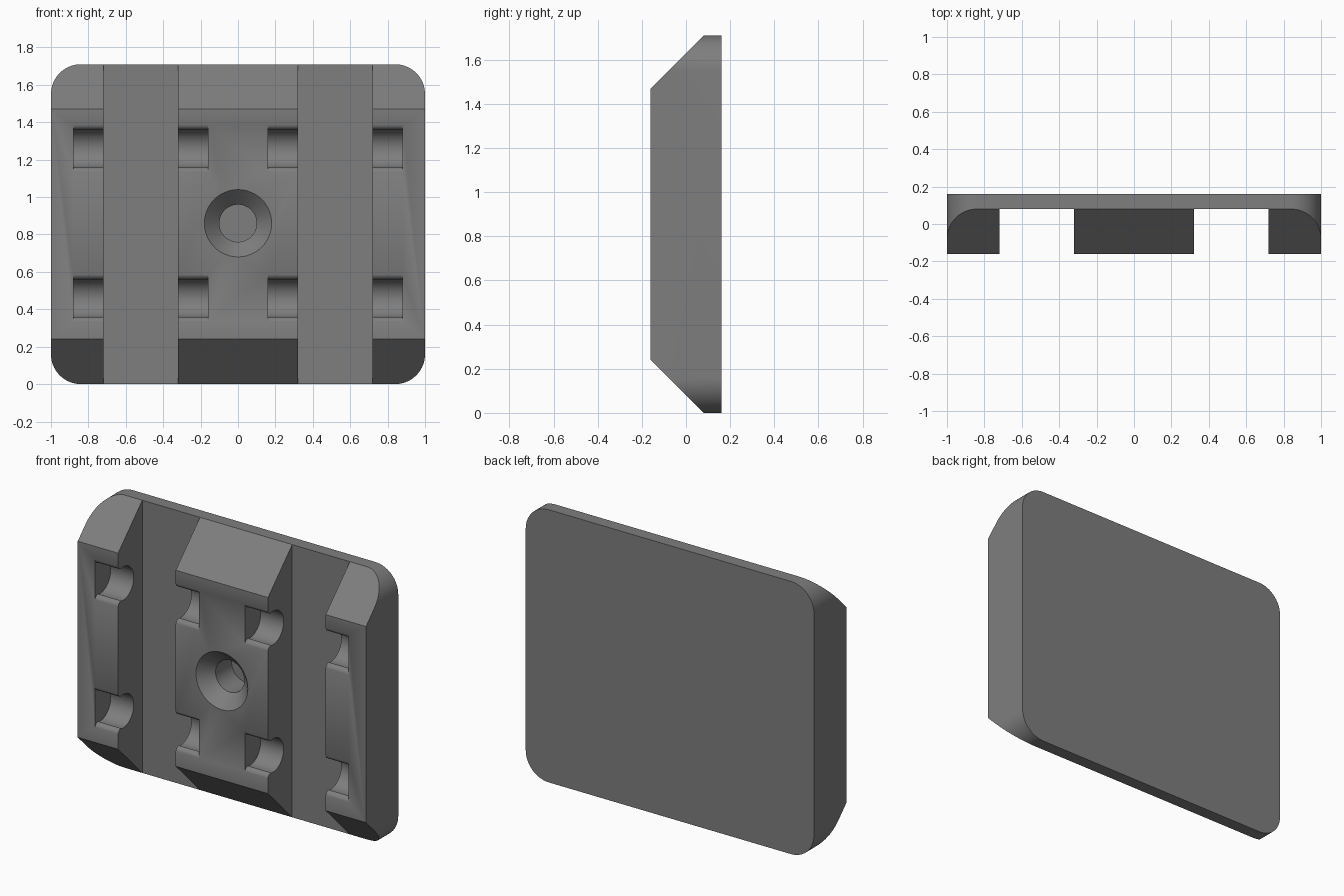
import bpy, bmesh, math
from mathutils import Vector

if "Cube" in bpy.data.objects:
    bpy.data.objects.remove(bpy.data.objects["Cube"])

H, T = 1.71, 0.16          # plate height, half thickness
grey = bpy.data.materials.new("plain grey")
grey.diffuse_color = (0.21, 0.21, 0.21, 1)
grey.use_nodes = True
grey.node_tree.nodes["Principled BSDF"].inputs["Base Color"].default_value = grey.diffuse_color


def finish(bm, name):
    bmesh.ops.recalc_face_normals(bm, faces=bm.faces[:])
    me = bpy.data.meshes.new(name)
    bm.to_mesh(me)
    bm.free()
    me.materials.append(grey)
    ob = bpy.data.objects.new(name, me)
    bpy.context.collection.objects.link(ob)
    return ob


def prism(points, push):
    """Extrude a closed outline of 3D points along a vector."""
    bm = bmesh.new()
    face = bm.faces.new([bm.verts.new(p) for p in points])
    res = bmesh.ops.extrude_face_region(bm, geom=[face], use_keep_orig=True)
    moved = [v for v in res["geom"] if isinstance(v, bmesh.types.BMVert)]
    bmesh.ops.translate(bm, verts=moved, vec=Vector(push))
    return bm


def arc(cx, cy, r, a0, a1, n):
    return [(cx + r * math.cos(math.radians(a0 + (a1 - a0) * i / n)),
             cy + r * math.sin(math.radians(a0 + (a1 - a0) * i / n)))
            for i in range(n + 1)]


# Plate with rounded corners
R = 0.16
outline = (arc(1 - R, H - R, R, 0, 90, 16) + arc(R - 1, H - R, R, 90, 180, 16)
           + arc(R - 1, R, R, 180, 270, 16) + arc(1 - R, R, R, 270, 360, 16))
bm = prism([(x, -T, z) for x, z in outline], (0, 2 * T, 0))
# Slanted front faces at the top and bottom
for z, up in ((H, 1), (0, -1)):
    geom = bm.verts[:] + bm.edges[:] + bm.faces[:]
    cut = bmesh.ops.bisect_plane(bm, geom=geom, dist=1e-6, clear_outer=True,
                                 plane_co=(0, 0.0801, z), plane_no=(0, -1, up))
    edges = [e for e in cut["geom_cut"] if isinstance(e, bmesh.types.BMEdge)]
    bmesh.ops.contextual_create(bm, geom=edges)
plate = finish(bm, "slotted_plate")

cutters = []
# Two vertical channels
for x in (-0.72, 0.32):
    cutters.append(finish(prism([(x, -0.3, -0.1), (x, 0.08, -0.1),
                                 (x, 0.08, H + 0.1), (x, -0.3, H + 0.1)],
                                (0.4, 0, 0)), "channel_cutter"))

# Snap notches: round pocket, neck and rounded lips, spanning each channel
lip = [(-0.22, 0.125), (-0.16, 0.125)] + [
    (-0.13 - 0.03 * math.cos(math.radians(a)), 0.13 - 0.03 * math.sin(math.radians(a)))
    for a in (30, 50, 70, 90)]
pocket = lip + arc(-0.11, 0, 0.105, 100, -100, 24) + [(y, -z) for y, z in reversed(lip)]
for x in (-0.88, 0.16):
    for zc in (0.46, 1.26):
        cutters.append(finish(prism([(x, y, zc + z) for y, z in pocket],
                                    (0.72, 0, 0)), "notch_cutter"))

# Countersunk blind screw hole
bm = bmesh.new()
N = 48
rings = [[bm.verts.new((r * math.cos(math.tau * i / N), y, 0.86 + r * math.sin(math.tau * i / N)))
          for i in range(N)] for y, r in ((-0.2, 0.22), (-0.08, 0.1), (0.08, 0.1))]
for a, b in zip(rings, rings[1:]):
    for i in range(N):
        bm.faces.new((a[i], a[(i + 1) % N], b[(i + 1) % N], b[i]))
bm.faces.new(rings[0])
bm.faces.new(rings[-1])
cutters.append(finish(bm, "screw_hole_cutter"))

# Cut everything out of the plate
bpy.context.view_layer.objects.active = plate
plate.select_set(True)
for c in cutters:
    c.hide_render = True
    mod = plate.modifiers.new("cut", "BOOLEAN")
    mod.operation, mod.solver, mod.object = "DIFFERENCE", "EXACT", c
    bpy.ops.object.modifier_apply(modifier=mod.name)
    bpy.data.objects.remove(c)

plate.location.y = 0
bpy.ops.object.shade_smooth_by_angle(angle=math.radians(25))
